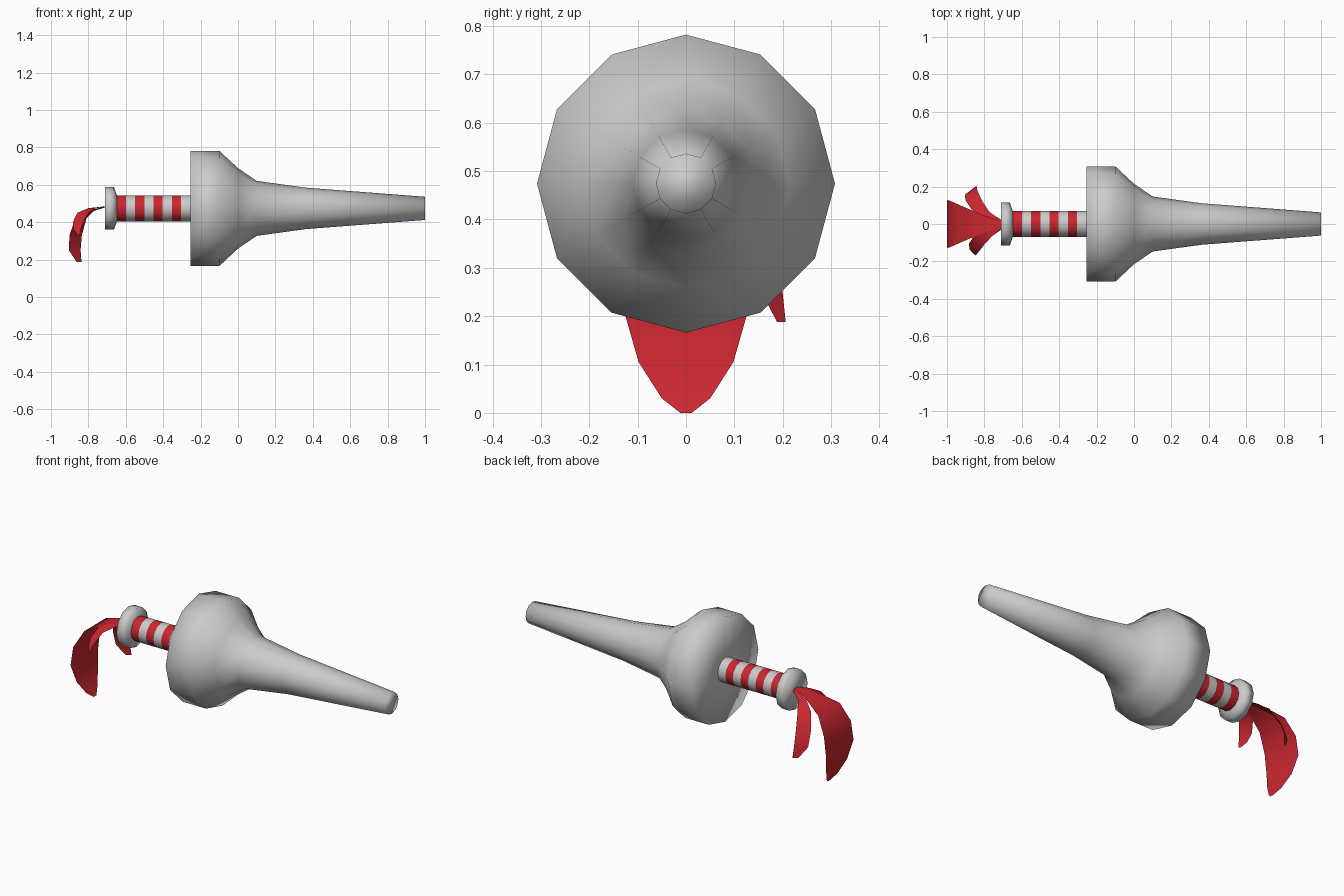
import bpy, math
from mathutils import Vector

if "Cube" in bpy.data.objects:
    bpy.data.objects.remove(bpy.data.objects["Cube"])

SIDES = 12
AXIS_Z = 0.474

red = bpy.data.materials.new("red")
red.diffuse_color = (0.6, 0.02, 0.03, 1)
red.use_nodes = True
red.node_tree.nodes["Principled BSDF"].inputs["Base Color"].default_value = red.diffuse_color
grey = bpy.data.materials.new("grey")


def make_object(name, verts, faces, mats):
    mesh = bpy.data.meshes.new(name)
    mesh.from_pydata(verts, [], faces)
    mesh.update()
    obj = bpy.data.objects.new(name, mesh)
    bpy.context.collection.objects.link(obj)
    for m in mats:
        mesh.materials.append(m)
    mesh.polygons.foreach_set("use_smooth", [True] * len(mesh.polygons))
    return obj


def revolve(name, profile, cap_start=False, cap_end=False, mats=()):
    """Spin (x, radius) points around the long axis."""
    verts, faces = [], []
    for x, r in profile:
        for i in range(SIDES):
            a = 2 * math.pi * i / SIDES
            verts.append((x, r * math.cos(a), AXIS_Z + r * math.sin(a)))
    for k in range(len(profile) - 1):
        for i in range(SIDES):
            j = (i + 1) % SIDES
            a, b = k * SIDES, (k + 1) * SIDES
            faces.append((a + i, b + i, b + j, a + j))
    if cap_start:
        faces.append(tuple(range(SIDES)))
    if cap_end:
        last = (len(profile) - 1) * SIDES
        faces.append(tuple(last + i for i in reversed(range(SIDES))))
    # outward normals
    faces = [tuple(reversed(f)) for f in faces]
    return make_object(name, verts, faces, mats)


def ribbon(name, path, side):
    """Thin cloth strip: path of (x, y, z, half_width) spread along side."""
    side = Vector(side).normalized()
    verts, faces = [], []
    for x, y, z, w in path:
        c = Vector((x, y, z))
        verts += [c - side * w, c + side * w]
    for k in range(len(path) - 1):
        a = 2 * k
        faces.append((a, a + 1, a + 3, a + 2))
    return make_object(name, verts, faces, [red])


# flared guard and tapering shaft
revolve("lance_body", [(-0.255, 0.07), (-0.255, 0.308), (-0.10, 0.308),
                       (0.0, 0.215), (0.10, 0.147), (0.36, 0.111),
                       (1.0, 0.062)], cap_end=True)

# striped grip
START, STEP, BANDS = -0.648, 0.0491, 8
grip = revolve("grip", [(START + STEP * i, 0.07) for i in range(BANDS + 1)],
               mats=[red, grey])
grey.diffuse_color = (0.8, 0.8, 0.8, 1)
grey.use_nodes = True
grey.node_tree.nodes["Principled BSDF"].inputs["Base Color"].default_value = grey.diffuse_color
for p in grip.data.polygons:
    p.material_index = (p.index // SIDES) % 2

# pommel
revolve("pommel", [(-0.711, 0.114), (-0.663, 0.114), (-0.648, 0.07)],
        cap_start=True)

# trailing cloth strips
ribbon("large_ribbon", [(-0.70, 0, 0.487, 0.012), (-0.80, 0, 0.477, 0.045),
                        (-0.93, 0, 0.42, 0.10), (-0.985, 0, 0.32, 0.125),
                        (-1.0, 0, 0.21, 0.128), (-0.98, 0, 0.105, 0.098),
                        (-0.95, 0, 0.03, 0.05), (-0.93, 0, 0.0, 0.012)],
       (0, 1, 0))
ribbon("left_ribbon", [(-0.70, 0.005, 0.485, 0.01), (-0.79, 0.05, 0.46, 0.022),
                       (-0.84, 0.10, 0.42, 0.036), (-0.868, 0.15, 0.33, 0.04),
                       (-0.873, 0.178, 0.25, 0.038),
                       (-0.85, 0.197, 0.188, 0.016)], (0.8, 0.55, 0))
ribbon("right_ribbon", [(-0.70, -0.01, 0.485, 0.012),
                        (-0.78, -0.05, 0.475, 0.026),
                        (-0.83, -0.09, 0.45, 0.036),
                        (-0.855, -0.125, 0.40, 0.034),
                        (-0.86, -0.15, 0.36, 0.022),
                        (-0.85, -0.165, 0.33, 0.006)], (0.8, -0.55, 0))
